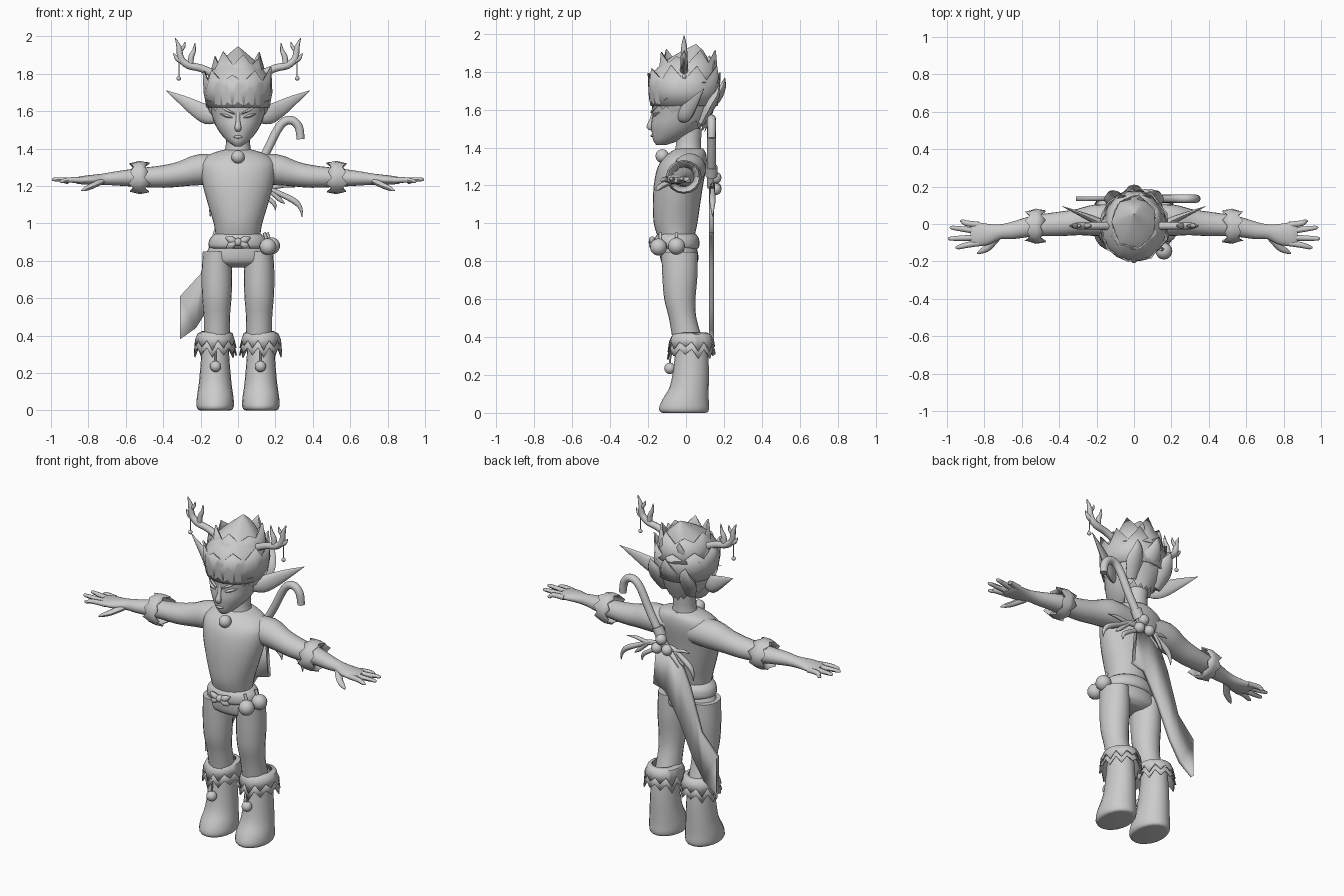
import bpy, bmesh, math
from mathutils import Vector

GREY = bpy.data.materials.new("plain_grey")
GREY.diffuse_color = (0.6, 0.6, 0.6, 1)


def finish(name, bm, mirror=False, thick=0):
    bmesh.ops.recalc_face_normals(bm, faces=bm.faces)
    me = bpy.data.meshes.new(name)
    bm.to_mesh(me)
    bm.free()
    me.materials.append(GREY)
    ob = bpy.data.objects.new(name, me)
    bpy.context.collection.objects.link(ob)
    if thick:
        s = ob.modifiers.new("thickness", 'SOLIDIFY')
        s.thickness, s.offset = thick, 0
    if mirror:
        ob.modifiers.new("mirror", 'MIRROR').use_mirror_merge = False
    return ob


def skin(name, rings, cap=True, **kw):
    """Bridge closed rings of points."""
    bm = bmesh.new()
    vs = [[bm.verts.new(p) for p in r] for r in rings]
    n = len(vs[0])
    for a, b in zip(vs, vs[1:]):
        for k in range(n):
            bm.faces.new((a[k], a[(k + 1) % n], b[(k + 1) % n], b[k]))
    if cap:
        bm.faces.new(vs[0])
        bm.faces.new(vs[-1])
    return finish(name, bm, **kw)


def smooth(st, sub):
    """Catmull-Rom through the stations."""
    out = []
    for i in range(len(st) - 1):
        p = [st[max(0, min(len(st) - 1, i + d))] for d in (-1, 0, 1, 2)]
        for s in range(sub):
            t = s / sub
            out.append([0.5 * (2 * b + (c - a) * t + (2 * a - 5 * b + 4 * c - d) * t * t
                               + (3 * b - a - 3 * c + d) * t ** 3) for a, b, c, d in zip(*p)])
    return out + [list(st[-1])]


def tube(name, st, up=(0, 0, 1), n=12, sub=3, axis=None, **kw):
    """Stations are x, y, z, half width, half height (along up)."""
    st = smooth(st, sub)
    rings = []
    for i, s in enumerate(st):
        t = Vector(axis) if axis else Vector(st[min(i + 1, len(st) - 1)][:3]) - Vector(st[max(i - 1, 0)][:3])
        t.normalize()
        b = Vector(up) - t * t.dot(Vector(up))
        b.normalize()
        a = b.cross(t)
        rings.append([Vector(s[:3]) + a * max(s[3], .001) * math.cos(k * math.tau / n)
                      + b * max(s[4], .001) * math.sin(k * math.tau / n) for k in range(n)])
    return skin(name, rings, **kw)


def column(name, rows, x=0, n=28, **kw):
    """Upright form; rows are z, half width, front y, back y."""
    st = [(x, (f + b) / 2, z, w, (b - f) / 2) for z, w, f, b in rows]
    return tube(name, st, up=(0, 1, 0), n=n, axis=(0, 0, 1), **kw)


def frill(name, c, axis, rows, teeth, **kw):
    """Jagged ring; rows are offset, half width, half depth, tooth length."""
    t = Vector(axis)
    a = Vector((1, 0, 0)) if abs(t.z) > .5 else Vector((0, 1, 0))
    b = t.cross(a)
    n = teeth * 2
    rings = []
    for o, ra, rb, jag in rows:
        ring = []
        for k in range(n):
            g = k * math.tau / n
            j = jag * (k % 2) * (1 + .35 * math.sin(k * 2.3))
            ring.append(Vector(c) + t * (o + j) + (a * ra * math.cos(g) + b * rb * math.sin(g)) * (1 + abs(j) * 1.2))
        rings.append(ring)
    return skin(name, rings, cap=False, thick=.008, **kw)


def ball(name, c, r, scale=(1, 1, 1), mirror=False):
    bm = bmesh.new()
    bmesh.ops.create_uvsphere(bm, u_segments=16, v_segments=10, radius=r)
    for v in bm.verts:
        v.co = Vector([v.co[i] * scale[i] + c[i] for i in range(3)])
    return finish(name, bm, mirror)


# torso, pelvis, neck
column("shirt", [(.93, .118, -.15, .045), (1.0, .13, -.17, .06), (1.1, .16, -.175, .075), (1.2, .187, -.17, .09),
                 (1.28, .2, -.155, .105), (1.33, .195, -.13, .11), (1.37, .15, -.09, .105), (1.395, .07, -.05, .09)])
column("pelvis", [(.95, .115, -.14, .045), (.88, .15, -.14, .055), (.83, .172, -.138, .065),
                  (.79, .165, -.125, .06), (.765, .08, -.08, .03)])
column("neck", [(1.35, .085, -.065, .09), (1.41, .066, -.055, .08), (1.5, .065, -.05, .085)], n=18)

# legs and boots
column("leg", [(.85, .075, -.13, .06), (.72, .082, -.125, .06), (.6, .078, -.115, .05),
               (.5, .07, -.09, .055), (.38, .07, -.07, .09)], x=.113, n=20, mirror=True)
column("boot", [(.38, .07, -.05, .11), (.25, .078, -.065, .12), (.14, .088, -.085, .12), (.07, .098, -.125, .12),
                (.025, .1, -.142, .122), (.005, .092, -.135, .115), (0, .08, -.12, .1)], x=.122, n=20, mirror=True)
for i, (z, r) in enumerate(((.375, .105), (.335, .108))):
    frill("boot_cuff_%d" % i, (.122, .03, z), (0, 0, 1),
          [(.045, .068, .08, 0), (.035, .09, .1, 0), (0, r, r + .012, -.04)], 11, mirror=True)
ball("boot_bell", (.12, -.085, .235), .03, mirror=True)
tube("boot_bell_cord", [(.12, -.085, .25, .006, .006), (.12, -.08, .34, .006, .006)], up=(0, 1, 0), n=6, mirror=True)

# arms, hands, bracelets
tube("arm", [(.08, .02, 1.285, .08, .075), (.2, .02, 1.287, .085, .083), (.3, .01, 1.265, .07, .068),
             (.4, 0, 1.25, .065, .06), (.53, -.01, 1.245, .056, .05), (.65, -.035, 1.24, .046, .038),
             (.72, -.042, 1.236, .04, .03), (.79, -.055, 1.232, .058, .026), (.85, -.055, 1.23, .064, .02),
             (.875, -.055, 1.23, .055, .012)], n=20, mirror=True)
for nm, (y0, x1, y1, z1) in {"little_finger": (-.005, .93, .015, 1.22), "ring_finger": (-.038, .985, -.02, 1.235),
                             "middle_finger": (-.072, .995, -.078, 1.235), "index_finger": (-.102, .955, -.125, 1.225)}.items():
    tube(nm, [(.83, y0, 1.23, .017, .016), (.9, (y0 + y1) / 2, 1.232, .015, .014),
              (x1 - .015, y1, z1, .011, .01), (x1, y1, z1 - .001, .003, .003)], n=8, mirror=True)
tube("thumb", [(.73, -.07, 1.225, .02, .018), (.78, -.125, 1.2, .019, .016), (.815, -.145, 1.185, .014, .012),
               (.838, -.158, 1.175, .003, .003)], n=8, mirror=True)
frill("bracelet", (.525, -.012, 1.245), (1, 0, 0),
      [(.02, .058, .054, 0), (.03, .08, .078, .02), (.0, .09, .085, 0), (-.025, .085, .08, -.022)], 8, mirror=True)

# head and face
column("head", [(1.412, .018, -.155, -.11), (1.435, .052, -.172, -.04), (1.475, .09, -.18, .04), (1.52, .118, -.184, .09),
                (1.57, .138, -.178, .12), (1.62, .15, -.18, .13), (1.7, .155, -.182, .14), (1.8, .12, -.13, .1)])
tube("nose", [(0, -.172, 1.6, .01, .006), (0, -.183, 1.545, .012, .01), (0, -.192, 1.51, .018, .017),
              (0, -.18, 1.495, .012, .006)], up=(0, 1, 0), n=10)
ball("lips", (0, -.178, 1.462), .025, (1, .35, .3))
tube("eye", [(.03, -.175, 1.565, .002, .002), (.06, -.163, 1.574, .012, .009), (.095, -.138, 1.586, .002, .002)],
     n=8, mirror=True)
tube("eyebrow", [(.018, -.183, 1.585, .006, .004), (.06, -.168, 1.606, .007, .007), (.11, -.13, 1.635, .004, .003),
                 (.17, -.1, 1.66, .001, .001)], n=8, mirror=True)
tube("ear", [(.115, -.03, 1.57, .02, .035), (.165, -.005, 1.58, .026, .05), (.22, .025, 1.61, .02, .045),
             (.3, .06, 1.66, .011, .026), (.385, .095, 1.71, .001, .001)], n=12, mirror=True)

# hair cap with jagged hairline, rising to a point
PROFILE = [(1.46, .07, -.12, .09), (1.55, .135, -.17, .13), (1.62, .164, -.19, .155), (1.7, .178, -.2, .165),
           (1.76, .172, -.2, .15), (1.81, .143, -.165, .135), (1.86, .1, -.11, .12), (1.905, .05, -.03, .1),
           (1.945, .002, .05, .054)]


def hair_at(z):
    for a, b in zip(PROFILE, PROFILE[1:]):
        if z <= b[0]:
            t = (z - a[0]) / (b[0] - a[0])
            return [p + (q - p) * t for p, q in zip(a, b)]
    return PROFILE[-1]


rings = []
for i in range(15):
    ring = []
    for k in range(36):
        g = k * math.tau / 36
        low = 1.565 - .075 * math.sin(g) + (.014 if k % 2 else -.014)
        z, w, f, b = hair_at(low + (1.945 - low) * i / 14)
        ridge = 1 + .025 * math.cos(6 * g) * (i / 14)
        ring.append((w * math.cos(g) * ridge, (f + b) / 2 + (b - f) / 2 * math.sin(g) * ridge, z))
    rings.append(ring)
skin("hair", rings, cap=False)

# tiers of pointed locks round the crown
frill("outer_locks", (0, -.01, 1.66), (0, 0, 1),
      [(-.04, .165, .176, 0), (.04, .18, .187, 0), (.095, .17, .183, .06)], 9)
frill("inner_locks", (0, .012, 1.76), (0, 0, 1), [(-.02, .165, .17, 0), (.04, .145, .155, 0), (.085, .115, .135, .055)], 7)
for i, (x, z, y) in enumerate(((0, 1.76, .205), (.1, 1.72, .175), (.05, 1.85, .15))):
    tube("back_lock_%d" % i, [(x * .8, .08, z - .19, .04, .02), (x, y - .05, z - .1, .06, .03),
                              (x * 1.1, y - .012, z - .04, .035, .018), (x * 1.2, y, z + .01, .001, .001)],
         up=(0, 1, 0), n=8, mirror=x > 0)


def wire(name, pts, y, mirror=False, n=8, up=(0, 1, 0)):
    """Round rod in an upright plane; points are x, z, radius."""
    return tube(name, [(x, y, z, r, r) for x, z, r in pts], up=up, n=n, mirror=mirror)


# antlers with hanging beads
wire("antler", [(.13, 1.8, .022), (.2, 1.83, .02), (.265, 1.845, .02), (.305, 1.88, .018), (.315, 1.94, .014),
                (.335, 1.99, .002)], -.01, True)
wire("antler_inner_prong", [(.255, 1.845, .016), (.25, 1.89, .015), (.235, 1.925, .01), (.23, 1.965, .002)], -.01, True)
wire("antler_outer_prong", [(.29, 1.865, .016), (.325, 1.88, .013), (.345, 1.91, .002)], -.01, True)
wire("antler_tip_prong", [(.312, 1.92, .012), (.29, 1.945, .009), (.284, 1.97, .002)], -.01, True)
wire("bead_cord", [(.315, 1.88, .003), (.317, 1.78, .003)], -.01, True, 5)
ball("antler_bead", (.317, -.01, 1.775), .012, mirror=True)

# collar bell, belt, bow, belt bells
ball("collar_bell", (0, -.125, 1.355), .036)
column("belt", [(.865, .145, -.15, .06), (.88, .158, -.165, .07), (.92, .15, -.165, .068), (.945, .12, -.15, .05)])
ball("bow_knot", (0, -.175, .9), .022)
for nm, x, z in (("bow_loop", .065, .925), ("bow_tail", .06, .87)):
    tube(nm, [(.005, -.175, .9, .008, .008), (x * .6, -.18, (z + .9) / 2, .016, .02), (x, -.168, z, .003, .004)],
         n=8, mirror=True)
ball("belt_bell_front", (.16, -.145, .875), .045)
ball("belt_bell_side", (.18, -.05, .88), .045)
for nm, x, y in (("front_bell_loop", .15, -.135), ("side_bell_loop", .165, -.05)):
    wire(nm, [(x - .01, .95, .009), (x + .008, .9, .009)], y)

# hooked cane carried across the back
wire("cane_hook", [(.04, 1.19, .023), (.145, 1.37, .023), (.205, 1.49, .023), (.245, 1.542, .023), (.29, 1.55, .023),
                   (.325, 1.515, .023), (.335, 1.45, .021)], .135, n=12)
wire("cane_collar", [(.075, 1.25, .032), (.1, 1.3, .032)], .135, n=12)
outline = [(.1, 1.19), (0, 1.2), (-.08, 1.08), (-.12, .99), (-.16, .86), (-.2, .73), (-.31, .61), (-.28, .53), (-.31, .38),
           (-.225, .44), (-.15, .56), (-.06, .76), (.04, .93), (.12, .95), (.085, 1.04)]
bm = bmesh.new()
bm.faces.new([bm.verts.new((x, .135, z)) for x, z in outline])
bmesh.ops.triangulate(bm, faces=bm.faces)
finish("cane_ribbon_blade", bm, thick=.026)
for i, (x, z) in enumerate(((.06, 1.24), (.02, 1.185), (.09, 1.18))):
    ball("berry_%d" % i, (x, .155, z), .032)
sprigs = [[(.05, 1.2, .014), (.14, 1.2, .012), (.21, 1.165, .014), (.3, 1.12, .016), (.335, 1.08, .01), (.342, 1.035, .002)],
          [(.05, 1.2, .014), (.16, 1.19, .012), (.24, 1.2, .01), (.305, 1.195, .002)],
          [(.05, 1.19, .014), (.13, 1.15, .012), (.19, 1.11, .012), (.2, 1.07, .002)],
          [(.16, 1.185, .012), (.22, 1.13, .012), (.25, 1.105, .002)]]
for side, s in (("right", 1), ("left", -.68)):
    for i, p in enumerate(sprigs):
        wire("%s_sprig_%d" % (side, i), [(.05 + (x - .05) * s, z, r) for x, z, r in p], .14)

# smooth shading with sharp edges kept
bpy.ops.object.select_all(action='SELECT')
bpy.context.view_layer.objects.active = bpy.context.selected_objects[0]
bpy.ops.object.shade_smooth_by_angle(angle=math.radians(48))
